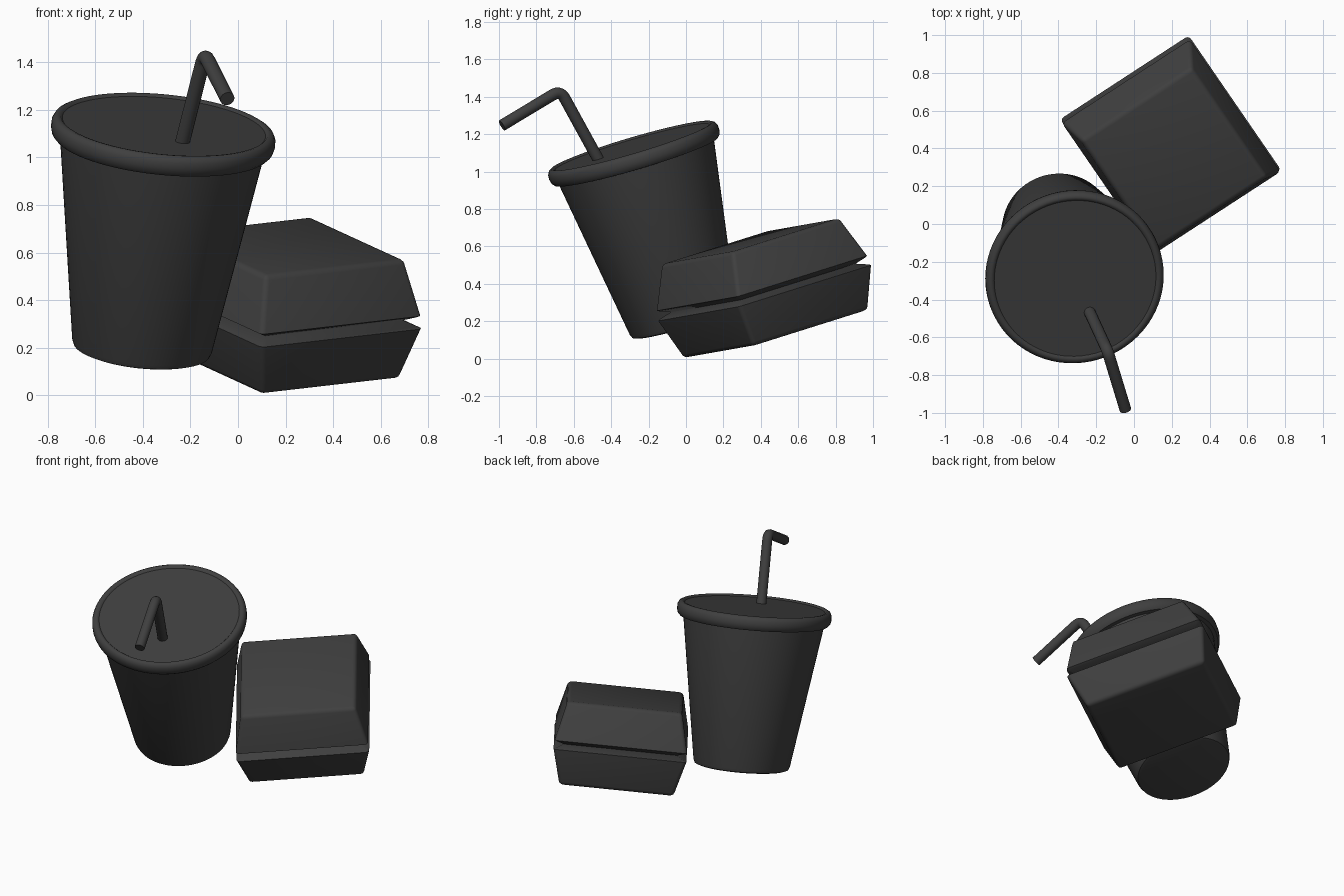
import bpy, bmesh, math
from mathutils import Vector, Matrix

cube = bpy.data.objects.get("Cube")
if cube:
    bpy.data.objects.remove(cube, do_unlink=True)

# One dark charcoal finish for everything
charcoal = bpy.data.materials.new("charcoal")
charcoal.use_nodes = True
COLOUR = (0.05, 0.05, 0.05, 1)
charcoal.diffuse_color = COLOUR
bsdf = next(n for n in charcoal.node_tree.nodes if n.type == 'BSDF_PRINCIPLED')
bsdf.inputs["Base Color"].default_value = COLOUR
bsdf.inputs["Roughness"].default_value = 0.6


def frame(origin, x_axis, z_axis):
    """Orthonormal placement matrix from an origin, an x hint and an up axis."""
    z = Vector(z_axis).normalized()
    y = z.cross(Vector(x_axis)).normalized()
    x = y.cross(z)
    m = Matrix((x, y, z)).transposed().to_4x4()
    m.translation = Vector(origin)
    return m


def select_only(obj):
    bpy.ops.object.select_all(action='DESELECT')
    obj.select_set(True)
    bpy.context.view_layer.objects.active = obj


def finish(name, bm, matrix, angle):
    bmesh.ops.recalc_face_normals(bm, faces=bm.faces[:])
    mesh = bpy.data.meshes.new(name)
    bm.to_mesh(mesh)
    bm.free()
    mesh.materials.append(charcoal)
    obj = bpy.data.objects.new(name, mesh)
    bpy.context.collection.objects.link(obj)
    obj.matrix_world = matrix
    select_only(obj)
    bpy.ops.object.shade_smooth_by_angle(angle=math.radians(angle))
    return obj


def loft(bm, rings):
    """Skin a stack of closed rings and cap both ends."""
    loops = [[bm.verts.new(p) for p in ring] for ring in rings]
    n = len(loops[0])
    for low, high in zip(loops, loops[1:]):
        for i in range(n):
            j = (i + 1) % n
            bm.faces.new((low[i], low[j], high[j], high[i]))
    bm.faces.new(loops[0][::-1])
    bm.faces.new(loops[-1])


def lathe(name, profile, matrix, steps=72):
    bm = bmesh.new()
    turn = [2 * math.pi * i / steps for i in range(steps)]
    loft(bm, [[(r * math.cos(a), r * math.sin(a), z) for a in turn] for r, z in profile])
    return finish(name, bm, matrix, 40)


def box_shell(name, profile, matrix, sharp_level):
    """Tapered box from (half width, half depth, height) levels; the lip stays crisp."""
    bm = bmesh.new()
    loft(bm, [[(-w, -d, h), (w, -d, h), (w, d, h), (-w, d, h)] for w, d, h in profile])
    soft = [e for e in bm.edges
            if not all(abs(v.co.z - sharp_level) < 0.03 for v in e.verts)]
    bmesh.ops.bevel(bm, geom=soft, offset=0.022, segments=3, profile=0.5, affect='EDGES')
    return finish(name, bm, matrix, 35)


# Leaning drink cup
cup_frame = frame((-0.406, -0.01, 0.188), (1, 0, 0), (0.0955, -0.282, 0.955))
lathe("cup_body", [(0.272, 0), (0.288, 0.006), (0.296, 0.025), (0.436, 0.93)], cup_frame)

# Cup lid with a rounded rim and a shallow recessed top
lathe("cup_lid", [(0.43, 0.905), (0.455, 0.908), (0.468, 0.922), (0.474, 0.945),
                  (0.473, 0.97), (0.464, 0.988), (0.45, 0.996), (0.438, 0.994),
                  (0.43, 0.986)], cup_frame)

# Bent straw swept along a rounded elbow
foot, elbow, tip = (Vector(p) for p in
                    ((-0.24, -0.455, 1.04), (-0.14, -0.672, 1.435), (-0.045, -0.984, 1.247)))
start = elbow + (foot - elbow).normalized() * 0.05
end = elbow + (tip - elbow).normalized() * 0.05
bend = [start.lerp(elbow, t).lerp(elbow.lerp(end, t), t) for t in (i / 8 for i in range(9))]
path = [foot, *bend, tip]
curve = bpy.data.curves.new("straw", 'CURVE')
curve.dimensions = '3D'
curve.bevel_depth = 0.031
curve.bevel_resolution = 6
curve.use_fill_caps = True
spline = curve.splines.new('POLY')
spline.points.add(len(path) - 1)
for point, co in zip(spline.points, path):
    point.co = (*co, 1)
curve.materials.append(charcoal)
straw = bpy.data.objects.new("straw", curve)
bpy.context.collection.objects.link(straw)
select_only(straw)
bpy.ops.object.convert(target='MESH')
bpy.ops.object.shade_smooth_by_angle(angle=math.radians(40))

# Clamshell food box: flared tray and tapered lid meeting in a V-shaped seam
box_frame = frame((0.18, 0.48, 0.132), (0.834, 0.546, 0.086), (0.06, -0.262, 0.963))
box_shell("box_tray", [(0.35, 0.385, 0), (0.408, 0.446, 0.228), (0.345, 0.383, 0.256)],
          box_frame, 0.24)
box_shell("box_lid", [(0.345, 0.383, 0.255), (0.406, 0.438, 0.282), (0.352, 0.362, 0.515)],
          box_frame, 0.27)
